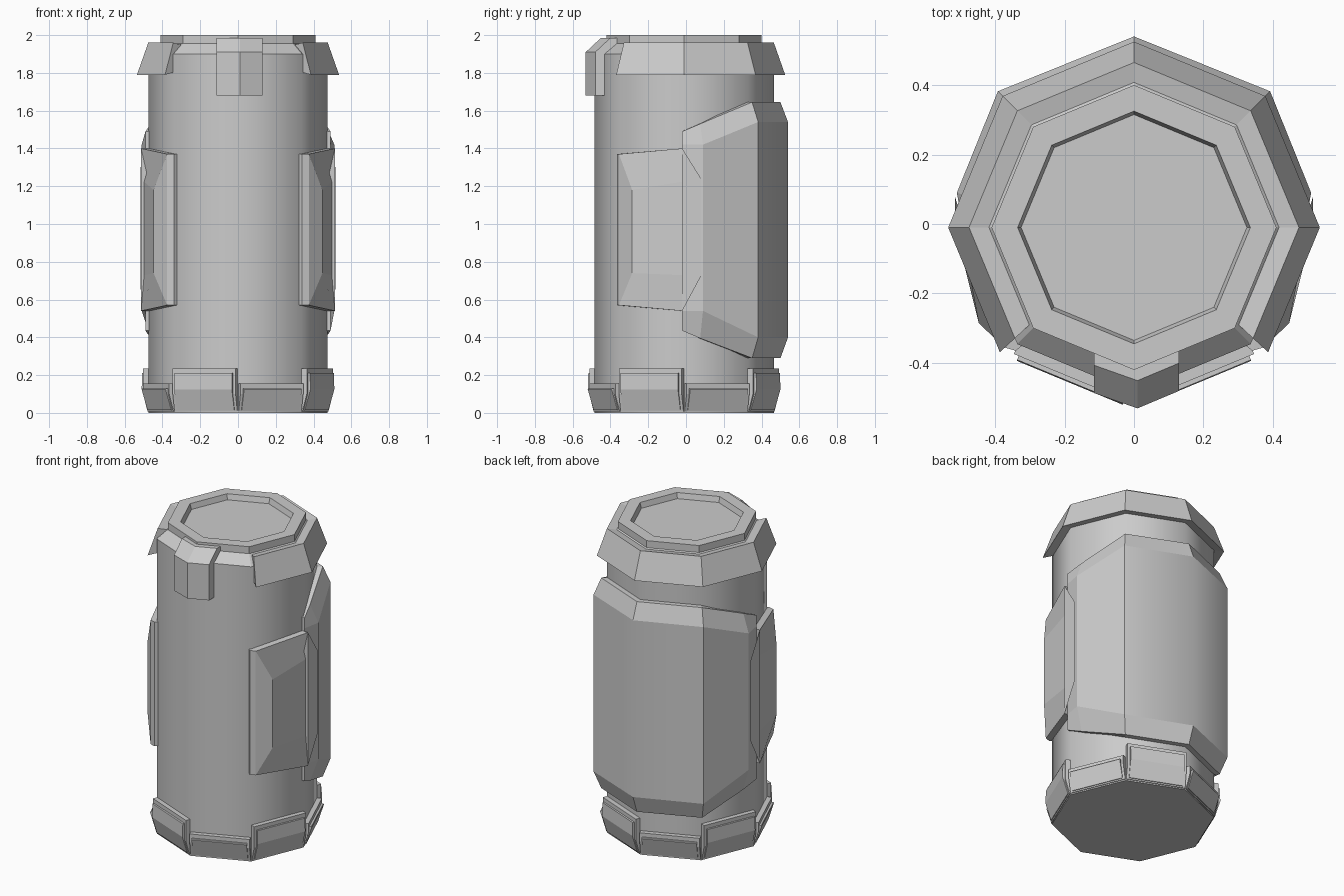
import bpy, bmesh
from math import sin, cos, pi, radians

if "Cube" in bpy.data.objects:
    bpy.data.objects.remove(bpy.data.objects["Cube"])

CY = -0.01  # y of the canister axis


def loft(name, rings, smooth=None):
    """Skin a list of closed cross-sections and cap both ends."""
    bm = bmesh.new()
    vs = [[bm.verts.new(p) for p in r] for r in rings]
    n = len(rings[0])
    for i, (a, b) in enumerate(zip(vs, vs[1:])):
        for j in range(n):
            k = (j + 1) % n
            f = bm.faces.new((a[j], a[k], b[k], b[j]))
            f.smooth = bool(smooth and smooth(i, j))
    bm.faces.new(vs[0])
    bm.faces.new(vs[-1])
    bmesh.ops.recalc_face_normals(bm, faces=bm.faces)
    me = bpy.data.meshes.new(name)
    bm.to_mesh(me)
    bm.free()
    ob = bpy.data.objects.new(name, me)
    bpy.context.collection.objects.link(ob)
    return ob


def oct_point(r, k, z):
    a = k * pi / 4
    return (r * cos(a), CY + r * sin(a), z)


def mix(p, q, t):
    return tuple(a + (b - a) * t for a, b in zip(p, q))


# Eight-sided body with shoulder, rim and recessed lid
profile = [(0.475, 0), (0.475, 1.9), (0.41, 1.955), (0.41, 2.0),
           (0.335, 2.0), (0.325, 1.965)]
loft("canister_body", [[oct_point(r, k, z) for k in range(8)] for r, z in profile],
     lambda i, j: i == 0)

# Flared collar, open at the front
collar = [(0.535, 1.79), (0.475, 1.96), (0.40, 1.945), (0.46, 1.805)]
rings = [[oct_point(r, k, z) for r, z in collar] for k in range(6)]
rings = [[oct_point(r, k, z) for r, z in collar] for k in range(-1, 6)]
rings[0] = [mix(q, p, 0.95) for p, q in zip(rings[0], rings[1])]
rings[-1] = [mix(q, p, 0.95) for p, q in zip(rings[-1], rings[-2])]
loft("top_collar", rings)

# Front clip with a pointed face
clip = [(-0.535, 1.68), (-0.535, 1.91), (-0.455, 1.985), (-0.40, 1.985),
        (-0.40, 1.92), (-0.44, 1.85), (-0.44, 1.68)]
loft("front_clip", [[(x, y + abs(x) * 0.42, z) for y, z in clip]
                    for x in (-0.115, 0.01, 0.13)])

# Wrap-around back panel: columns of (rim x, y, low, high), (face x, y, low, high)
half = [((0.49, -0.02, 0.435, 1.49), (0.49, -0.02, 0.54, 1.42)),
        ((0.462, 0.075, 0.395, 1.53), (0.51, 0.09, 0.54, 1.42)),
        ((0.36, 0.35, 0.29, 1.645), (0.392, 0.382, 0.40, 1.54))]
centre = [((0, 0.50, 0.29, 1.645), (0, 0.54, 0.40, 1.54))]
columns = half + centre + [tuple((-p[0],) + p[1:] for p in c) for c in half[::-1]]
rings = []
for (rx, ry, rl, rh), (fx, fy, fl, fh) in columns:
    ix, iy = rx * 0.86, CY + (ry - CY) * 0.86
    rings.append([(ix, iy, rl), (rx, ry, rl), (fx, fy, fl),
                  (fx, fy, fh), (rx, ry, rh), (ix, iy, rh)])
loft("back_panel", rings, lambda i, j: i in (2, 3) and j == 2)

# Bevelled side panels
for side, s in (("right", 1), ("left", -1)):
    inner = [(0.31, -0.34, 1.37), (0.44, 0.08, 1.41), (0.44, 0.08, 0.53), (0.31, -0.34, 0.57)]
    base = [(0.34, -0.365, 1.37), (0.482, -0.02, 1.40), (0.482, -0.02, 0.54), (0.34, -0.365, 0.57)]
    rim = [(0.375, -0.355, 1.37), (0.513, -0.02, 1.40), (0.513, -0.02, 0.54), (0.375, -0.355, 0.57)]
    face = [(0.447, -0.285, 1.18), (0.516, 0.08, 1.24), (0.516, 0.08, 0.725), (0.447, -0.285, 0.74)]
    loft(side + "_side_panel", [[(s * x, y, z) for x, y, z in r]
                                for r in (inner, base, rim, face)])


# Alternating tall and short foot plates, each a backing with a raised cover
def plate(name, angle, section, w):
    ap = 0.475 * cos(pi / 8)
    c, s = cos(angle), sin(angle)
    loft(name, [[((ap + n) * c - u * s, CY + (ap + n) * s + u * c, z) for n, z in section]
                for u in (-w, w)])


for k in range(8):
    a = radians(-22.5 - 45 * k)
    top = 0.235 if k % 2 == 0 else 0.155
    plate(f"foot_plate_{k}", a,
          [(-0.03, 0.008), (0.005, 0.008), (0.03, 0.1), (0.03, top), (-0.03, top)], 0.18)
    plate(f"foot_cover_{k}", a,
          [(-0.02, 0.016), (0.012, 0.016), (0.045, 0.125), (0.042, top - 0.025),
           (-0.02, top - 0.025)], 0.165)
